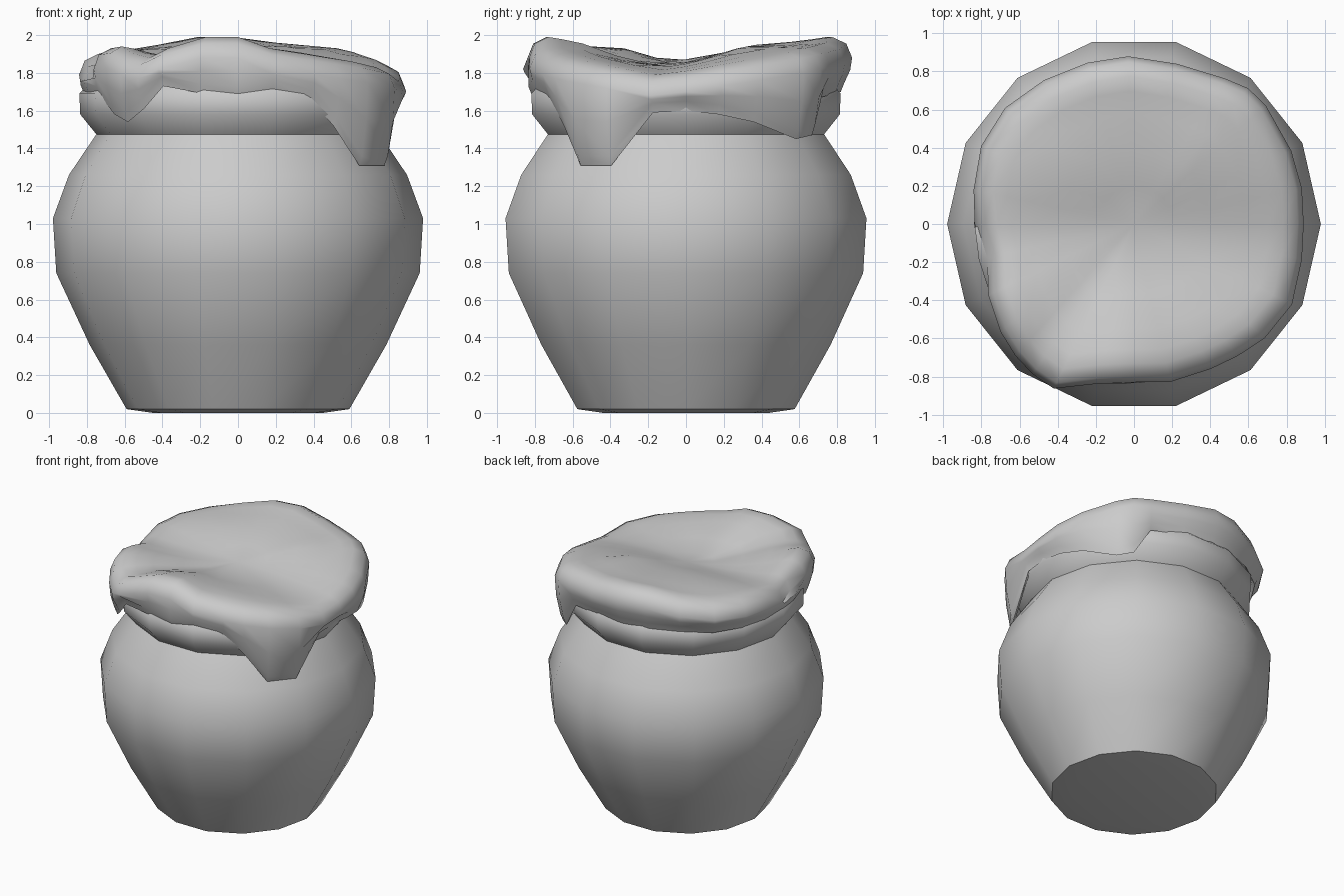
import bpy, bmesh
from math import cos, sin, radians, pi

if "Cube" in bpy.data.objects:
    bpy.data.objects.remove(bpy.data.objects["Cube"])


def skin(name, rings, cap_start=None, cap_end=None):
    """Bridge a list of equal-sized closed rings, with optional fan caps."""
    bm = bmesh.new()
    loops = [[bm.verts.new(p) for p in ring] for ring in rings]
    n = len(loops[0])
    for a, b in zip(loops, loops[1:]):
        for i in range(n):
            j = (i + 1) % n
            bm.faces.new((a[i], a[j], b[j], b[i]))
    for loop, tip in ((loops[0], cap_start), (loops[-1], cap_end)):
        if tip:
            c = bm.verts.new(tip)
            for i in range(n):
                bm.faces.new((loop[i], loop[(i + 1) % n], c))
    bmesh.ops.recalc_face_normals(bm, faces=bm.faces)
    me = bpy.data.meshes.new(name)
    bm.to_mesh(me)
    bm.free()
    ob = bpy.data.objects.new(name, me)
    bpy.context.collection.objects.link(ob)
    bpy.ops.object.select_all(action='DESELECT')
    ob.select_set(True)
    bpy.context.view_layer.objects.active = ob
    bpy.ops.object.shade_smooth_by_angle(angle=radians(50))
    return ob


# Pot: 14-sided lathe with a flared collar
profile = [(0.45, 0), (0.59, 0.02), (0.785, 0.36), (0.962, 0.74), (0.98, 1.03),
           (0.895, 1.26), (0.75, 1.475), (0.835, 1.58), (0.84, 1.69),
           (0.76, 1.78), (0.66, 1.78)]
SIDES = 14
skin("pot", [[(r * cos(2 * pi * i / SIDES), r * sin(2 * pi * i / SIDES), z)
              for i in range(SIDES)] for r, z in profile], cap_start=(0, 0, 0))

# Cloth cover: angle, outer radius, shoulder height, hem height
hem = [
    (0, .89, 1.81, 1.60), (12, .90, 1.84, 1.58), (25, .91, 1.87, 1.54),
    (42, .93, 1.91, 1.45), (50, .93, 1.93, 1.47), (58, .90, 1.94, 1.67),
    (75, .87, 1.96, 1.69), (92, .88, 1.99, 1.70), (106, .88, 1.99, 1.70),
    (122, .89, 1.95, 1.70), (138, .91, 1.92, 1.69), (153, .90, 1.91, 1.69),
    (168, .86, 1.90, 1.68), (181, .82, 1.87, 1.69), (193, .79, 1.88, 1.70),
    (206, .85, 1.93, 1.68), (219, .90, 1.94, 1.58), (228, .93, 1.90, 1.54),
    (236, .95, 1.88, 1.61), (244, .96, 1.93, 1.73), (257, .86, 1.99, 1.69),
    (270, .83, 1.99, 1.68), (283, .85, 1.93, 1.71), (298, .86, 1.90, 1.66),
    (308, .88, 1.88, 1.52), (319, .91, 1.86, 1.31), (333, .93, 1.83, 1.31),
    (348, .90, 1.79, 1.59),
]


def sag(y):
    """Height of the sunken top, with a valley running left to right."""
    d = y + 0.15
    return 1.84 + min(0.1, 0.4 * d * d + 0.05 * abs(d))


def cloth_ring(fn):
    ring = []
    for a, R, zs, zh in hem:
        r, z = fn(R, zs, zh, sin(radians(a)))
        ring.append((r * cos(radians(a)), r * sin(radians(a)), z))
    return ring


def top(t):
    def fn(R, zs, zh, s):
        r = 0.88 * R * t
        w = t ** 2.5
        return r, sag(r * s) * (1 - w) + zs * w
    return fn


def hem_r(R):
    return max(R - 0.04, 0.835)


skirt = [
    lambda R, zs, zh, s: (0.965 * R, zs - 0.035),
    lambda R, zs, zh, s: (R, zs - 0.11),
    lambda R, zs, zh, s: (max(R - 0.01, 0.835), 0.5 * (zs - 0.11 + zh + 0.05)),
    lambda R, zs, zh, s: (hem_r(R), zh + 0.05),
    lambda R, zs, zh, s: (hem_r(R) - 0.02, zh),
    lambda R, zs, zh, s: (hem_r(R) - 0.04, zh + 0.03),
    lambda R, zs, zh, s: (hem_r(R) - 0.04, 1.75),
]
rings = [cloth_ring(top(t)) for t in (0.25, 0.5, 0.75, 0.9, 1.0)]
rings += [cloth_ring(f) for f in skirt]
skin("cloth_cover", rings, cap_start=(0, 0, sag(0)))
